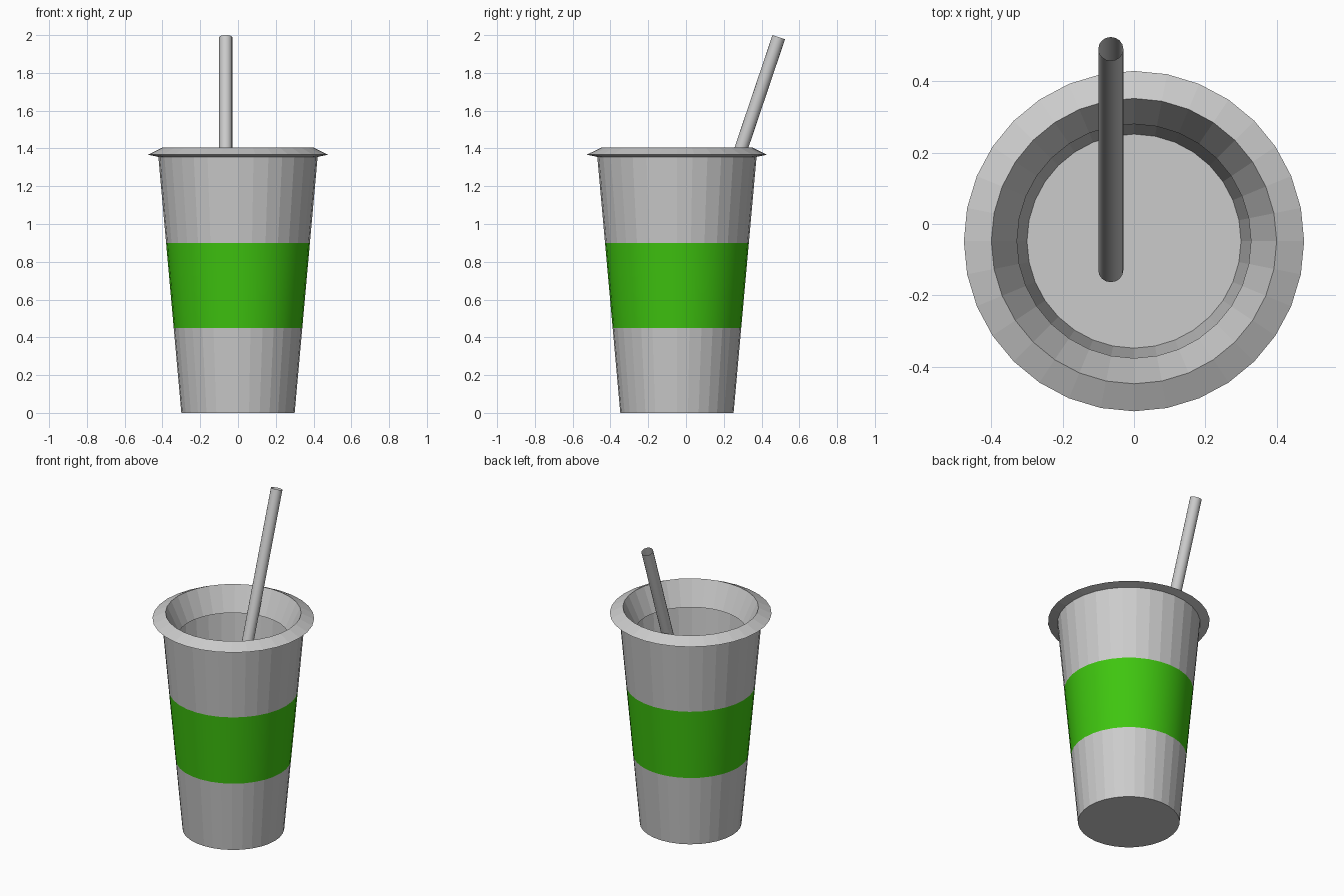
import bpy, bmesh, math
from mathutils import Vector

if "Cube" in bpy.data.objects:
    bpy.data.objects.remove(bpy.data.objects["Cube"])

SIDES = 32
CENTRE_Y = -0.048


def wall_radius(z):
    return 0.30 + 0.122 * z / 1.36


def lathe(name, profile, capped=False, smooth=False):
    """Spin (radius, z) points about the vertical axis; optionally fill the first ring."""
    bm = bmesh.new()
    rings = []
    for r, z in profile:
        rings.append([bm.verts.new((r * math.cos(a), r * math.sin(a), z))
                      for a in (2 * math.pi * i / SIDES for i in range(SIDES))])
    for lo, hi in zip(rings, rings[1:]):
        for i in range(SIDES):
            j = (i + 1) % SIDES
            face = bm.faces.new((lo[i], lo[j], hi[j], hi[i]))
            face.smooth = smooth
    if capped:
        bm.faces.new(rings[0][::-1])
    mesh = bpy.data.meshes.new(name)
    bm.to_mesh(mesh)
    bm.free()
    obj = bpy.data.objects.new(name, mesh)
    obj.location.y = CENTRE_Y
    bpy.context.collection.objects.link(obj)
    return obj


def ring(z):
    return (wall_radius(z), z)


# Thin tapered cup in three sections, with a smooth coloured band in the middle
lathe("cup_lower", [ring(0), ring(0.45)], capped=True)
band = lathe("cup_band", [ring(0.45), ring(0.90)], smooth=True)
lathe("cup_upper", [ring(0.90), ring(1.36)])

green = bpy.data.materials.new("green")
green.diffuse_color = (0.05, 0.56, 0.005, 1)
green.use_nodes = True
green.node_tree.nodes["Principled BSDF"].inputs["Base Color"].default_value = green.diffuse_color
band.data.materials.append(green)

# Lid rim: sloped outer lip and a collar running down into the cup
lathe("lid_rim", [(0.42, 1.355), (0.477, 1.367), (0.40, 1.405), (0.328, 1.25)])

# Straw: open leaning tube
bottom, top = Vector((-0.065, -0.13, 0.15)), Vector((-0.065, 0.491, 1.989))
axis = top - bottom
bpy.ops.mesh.primitive_cylinder_add(vertices=16, radius=0.035, depth=axis.length,
                                    end_fill_type='NOTHING',
                                    location=(top + bottom) / 2,
                                    rotation=axis.to_track_quat('Z', 'Y').to_euler())
straw = bpy.context.object
straw.name = "straw"
bpy.ops.object.shade_smooth_by_angle()
